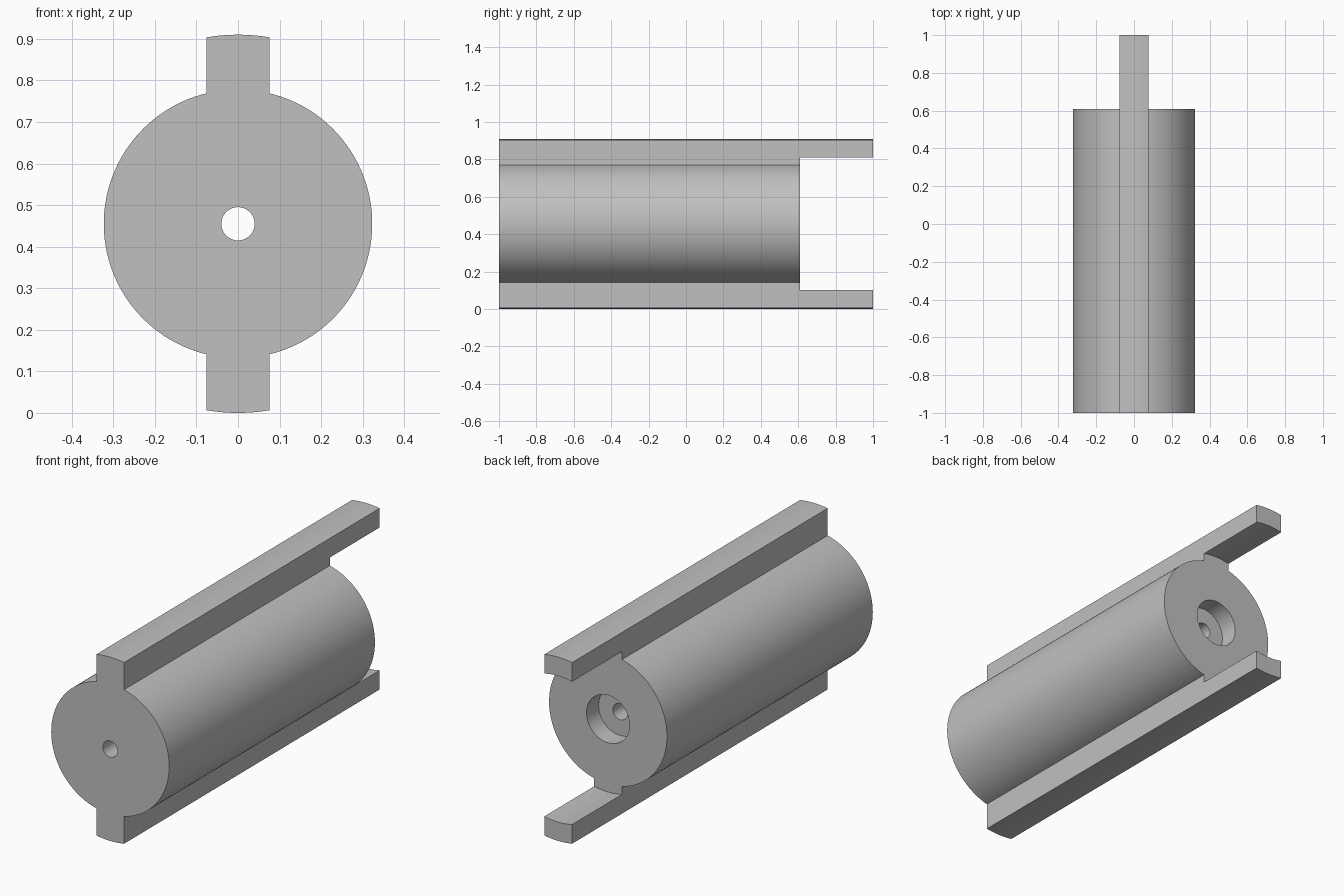
import bpy
import bmesh
from math import asin, cos, sin, pi

cube = bpy.data.objects.get("Cube")
if cube:
    bpy.data.objects.remove(cube)

AXIS_Z = 0.455        # height of the centre line
BODY_R = 0.323
RAIL_R = 0.455        # outer radius of the rails
RAIL_HALF = 0.076     # half width of the rails
PRONG_R = 0.362       # inner radius of the overhanging prongs
BODY_END = 0.61
BORE_R, BORE_START = 0.118, 0.515
HOLE_R = 0.04

grey = bpy.data.materials.new("plain grey")
grey.use_nodes = True
colour = (0.53, 0.53, 0.53, 1)
grey.diffuse_color = colour
grey.node_tree.nodes["Principled BSDF"].inputs["Base Color"].default_value = colour


def arc(radius, start, end, steps):
    angles = [start + (end - start) * i / steps for i in range(steps + 1)]
    return [(radius * cos(a), radius * sin(a)) for a in angles]


def make_object(name, bm):
    bmesh.ops.recalc_face_normals(bm, faces=bm.faces)
    mesh = bpy.data.meshes.new(name)
    bm.to_mesh(mesh)
    bm.free()
    mesh.materials.append(grey)
    obj = bpy.data.objects.new(name, mesh)
    bpy.context.collection.objects.link(obj)
    return obj


def loft(name, rings):
    """Skin (y, outline) rings along the y axis and cap both ends."""
    bm = bmesh.new()
    loops = [[bm.verts.new((x, y, AXIS_Z + z)) for x, z in pts] for y, pts in rings]
    for a, b in zip(loops, loops[1:]):
        for i in range(len(a)):
            j = (i + 1) % len(a)
            bm.faces.new((a[i], a[j], b[j], b[i]))
    bm.faces.new(loops[0])
    bm.faces.new(loops[-1])
    return make_object(name, bm)


# Round body with a rail above and below, at full length
body_gap = asin(RAIL_HALF / BODY_R)
rail_gap = asin(RAIL_HALF / RAIL_R)
half = (arc(BODY_R, body_gap - pi / 2, pi / 2 - body_gap, 64)
        + arc(RAIL_R, pi / 2 - rail_gap, pi / 2 + rail_gap, 12))
outline = half + [(-x, -z) for x, z in half]
body = loft("railed_cylinder", [(-1, outline), (1, outline)])

# Stepped cutter: through hole, counterbore, and clearance between the prongs
steps = [(-1.1, HOLE_R), (BORE_START, HOLE_R), (BORE_START, BORE_R),
         (BODY_END, BORE_R), (BODY_END, PRONG_R), (1.1, PRONG_R)]
cutter = loft("bore_cutter", [(y, arc(r, 0, 2 * pi, 96)[:-1]) for y, r in steps])
cutter.hide_render = True

cut = body.modifiers.new("bore", 'BOOLEAN')
cut.operation = 'DIFFERENCE'
cut.solver = 'EXACT'
cut.object = cutter

bpy.ops.object.select_all(action='DESELECT')
body.select_set(True)
bpy.context.view_layer.objects.active = body
bpy.ops.object.modifier_apply(modifier=cut.name)
bpy.data.objects.remove(cutter)
bpy.ops.object.shade_smooth_by_angle()
